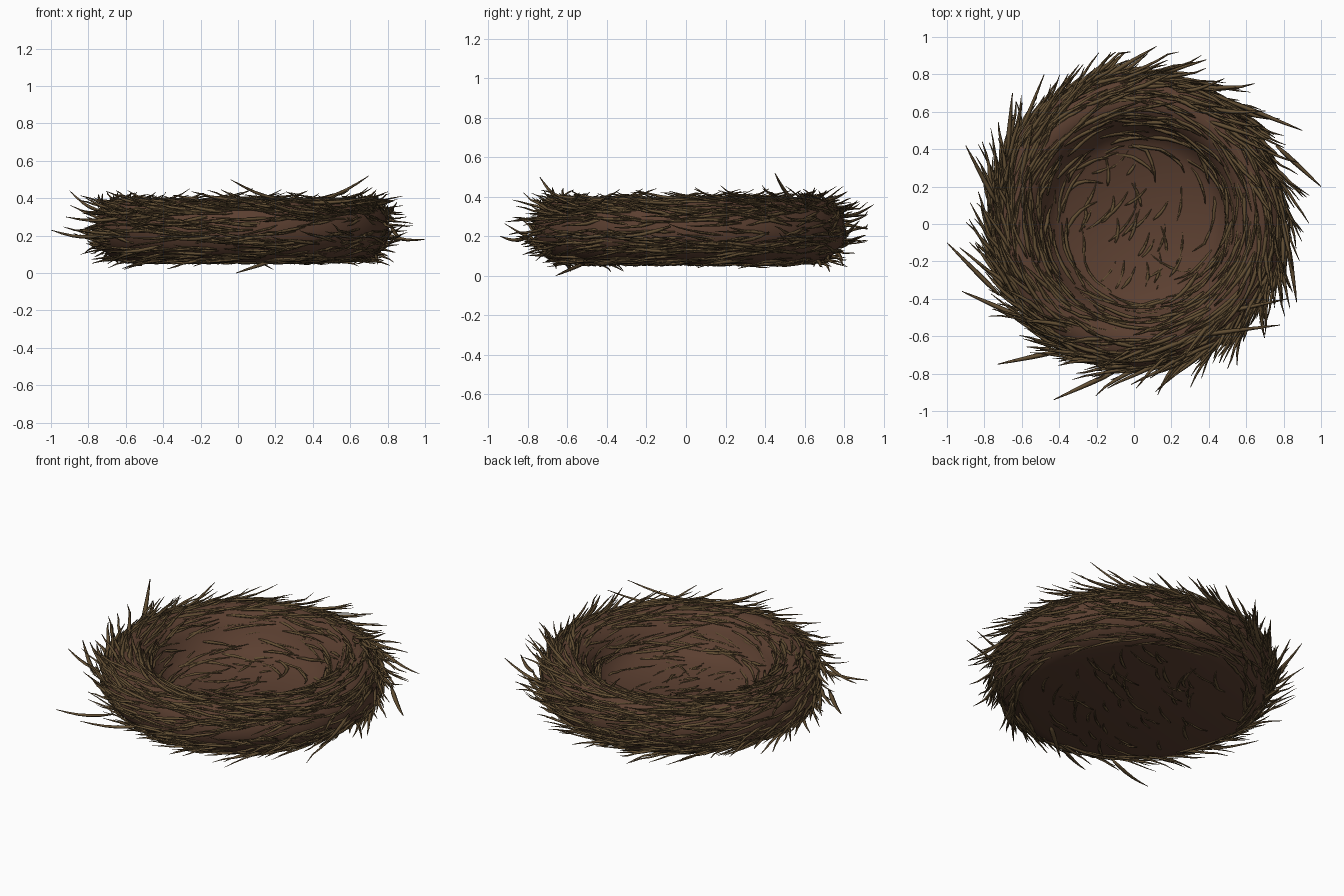
import bpy, bmesh, math, random
from mathutils import Vector

if "Cube" in bpy.data.objects:
    bpy.data.objects.remove(bpy.data.objects["Cube"])

random.seed(7)
CX, CY = 0.02, 0.02
PROFILE = [(0, .06), (.62, .06), (.71, .09), (.775, .16), (.79, .23), (.77, .32),
           (.71, .375), (.63, .392), (.56, .36), (.51, .29), (.47, .21), (.38, .15), (0, .145)]


def material(name, color):
    m = bpy.data.materials.new(name)
    m.diffuse_color = (*color, 1)
    m.use_nodes = True
    m.node_tree.nodes["Principled BSDF"].inputs["Base Color"].default_value = m.diffuse_color
    return m


mud = material("mud_brown", (.105, .05, .03))
straw = material("straw_brown", (.12, .075, .032))


def finish(bm, name, mat):
    bmesh.ops.recalc_face_normals(bm, faces=bm.faces[:])
    me = bpy.data.meshes.new(name)
    bm.to_mesh(me)
    bm.free()
    me.materials.append(mat)
    ob = bpy.data.objects.new(name, me)
    bpy.context.collection.objects.link(ob)
    for p in me.polygons:
        p.use_smooth = True
    return ob


# Solid bowl turned from the profile
bm = bmesh.new()
verts = [bm.verts.new((r, 0, z)) for r, z in PROFILE]
edges = [bm.edges.new(e) for e in zip(verts, verts[1:])]
bmesh.ops.spin(bm, geom=verts + edges, cent=(0, 0, 0), axis=(0, 0, 1),
               angle=2 * math.pi, steps=48)
bmesh.ops.remove_doubles(bm, verts=bm.verts[:], dist=.0005)
bmesh.ops.translate(bm, vec=(CX, CY, 0), verts=bm.verts[:])
finish(bm, "nest_bowl", mud)


def surface(s):
    """Radius, height and outward normal at profile parameter s."""
    i = min(max(int(s), 0), len(PROFILE) - 2)
    a, b = PROFILE[i], PROFILE[i + 1]
    f = s - i
    d = Vector((b[0] - a[0], b[1] - a[1])).normalized()
    return a[0] + (b[0] - a[0]) * f, a[1] + (b[1] - a[1]) * f, d.y, -d.x


def strand(bm, pts, width):
    """Flattened four-sided tapering twig through the points."""
    rings = []
    n = len(pts)
    for k, p in enumerate(pts):
        t = (pts[min(k + 1, n - 1)] - pts[max(k - 1, 0)]).normalized()
        side = t.cross(Vector((0, 0, 1))).normalized()
        up = side.cross(t)
        w = width * (.45, 1, 1, .8, .55, .15)[k] / 2
        rings.append([bm.verts.new(p + v) for v in
                      (side * w, up * w * .75, -side * w, -up * w * .75)])
    for a, b in zip(rings, rings[1:]):
        for j in range(4):
            bm.faces.new((a[j], a[j - 1], b[j - 1], b[j]))
    bm.faces.new(rings[0])
    bm.faces.new(rings[-1])


def clamp(p):
    return Vector((min(max(p.x, -.96), .96), min(max(p.y, -.92), .92), min(max(p.z, .015), .47)))


def wrap_strands(name, count, s_lo, s_hi, length, lift_r, lift_z, drift):
    """Twigs swirling clockwise around the bowl, their tips lifting off."""
    bm = bmesh.new()
    for i in range(count):
        th = 2 * math.pi * (i + random.random()) / count
        s = random.uniform(s_lo, s_hi)
        ln = random.uniform(*length)
        ds = random.uniform(-drift, drift)
        q = random.random() ** 2
        depth = random.uniform(-.012, .006)
        pts = []
        for k in range(6):
            t = k / 5
            r, z, nr, nz = surface(min(max(s + ds * t, 1.05), 11.9))
            off = depth + .006 * t
            r += nr * off + lift_r * q * t ** 1.6 + random.uniform(-.004, .004)
            z += nz * off + lift_z * q * t * t * random.uniform(.7, 1.1) + random.uniform(-.003, .003)
            a = th - ln * t / max(r, .4)
            pts.append(clamp(Vector((CX + r * math.cos(a), CY + r * math.sin(a), z))))
        strand(bm, pts, random.uniform(.014, .025))
    finish(bm, name, straw)


wrap_strands("lower_twigs", 170, 1.2, 3, (.2, .36), .12, -.05, .6)
wrap_strands("outer_twigs", 330, 2.4, 5.2, (.2, .38), .17, .03, .8)
wrap_strands("shoulder_twigs", 230, 4.8, 6.6, (.2, .38), .15, .06, .8)
wrap_strands("rim_twigs", 210, 6, 8.2, (.18, .36), .04, .06, .8)
wrap_strands("inner_twigs", 140, 8, 11, (.15, .32), -.02, .02, .8)


# Sparse twigs lying on the floor and under the base
def flat_strands(name, count, radius, z, heading):
    bm = bmesh.new()
    for _ in range(count):
        a, r = random.uniform(0, 6.28), radius * math.sqrt(random.random())
        h = heading + random.gauss(0, .35)
        ln = random.uniform(.1, .24)
        mid = Vector((CX + r * math.cos(a), CY + r * math.sin(a), z))
        pts = [mid + Vector((math.cos(h + .3 * t), math.sin(h + .3 * t), 0)) * ln * t
               + Vector((0, 0, random.uniform(-.005, .005)))
               for t in [k / 5 - .5 for k in range(6)]]
        strand(bm, pts, random.uniform(.012, .02))
    finish(bm, name, straw)


flat_strands("floor_twigs", 36, .33, .148, 1.2)
flat_strands("underside_twigs", 60, .58, .056, .5)

# Long stray twigs that set the overall silhouette (tail, tip)
STRAYS = [((-.72, -.38, .2), (-1, -.1, .23)), ((.76, .42, .22), (1, .2, .18)),
          ((-.1, -.79, .2), (-.43, -.94, .2)), ((-.2, .76, .3), (.12, .95, .36)),
          ((.4, .55, .38), (.7, .45, .52)), ((.28, -.62, .38), (-.04, -.74, .5)),
          ((-.73, .1, .33), (-.9, .42, .44)), ((-.68, .35, .3), (-.65, .7, .38)),
          ((.5, .66, .3), (.9, .5, .3)), ((.82, -.08, .25), (.87, -.42, .2)),
          ((-.4, -.68, .15), (-.73, -.75, .12)), ((.3, -.6, .38), (.78, -.54, .42)),
          ((.35, -.5, .37), (.82, -.4, .4)), ((.2, -.5, .07), (-.01, -.66, .0)),
          ((-.6, -.5, .3), (-.92, -.36, .3)), ((-.68, .3, .25), (-.48, .8, .3))]
bm = bmesh.new()
for tail, tip in STRAYS:
    a, b = Vector(tail), Vector(tip)
    pts = [a.lerp(b, k / 5) + Vector((0, 0, -.02 * math.sin(math.pi * k / 5) * (b.z > .05)))
           for k in range(6)]
    strand(bm, pts, .026)
finish(bm, "stray_twigs", straw)
